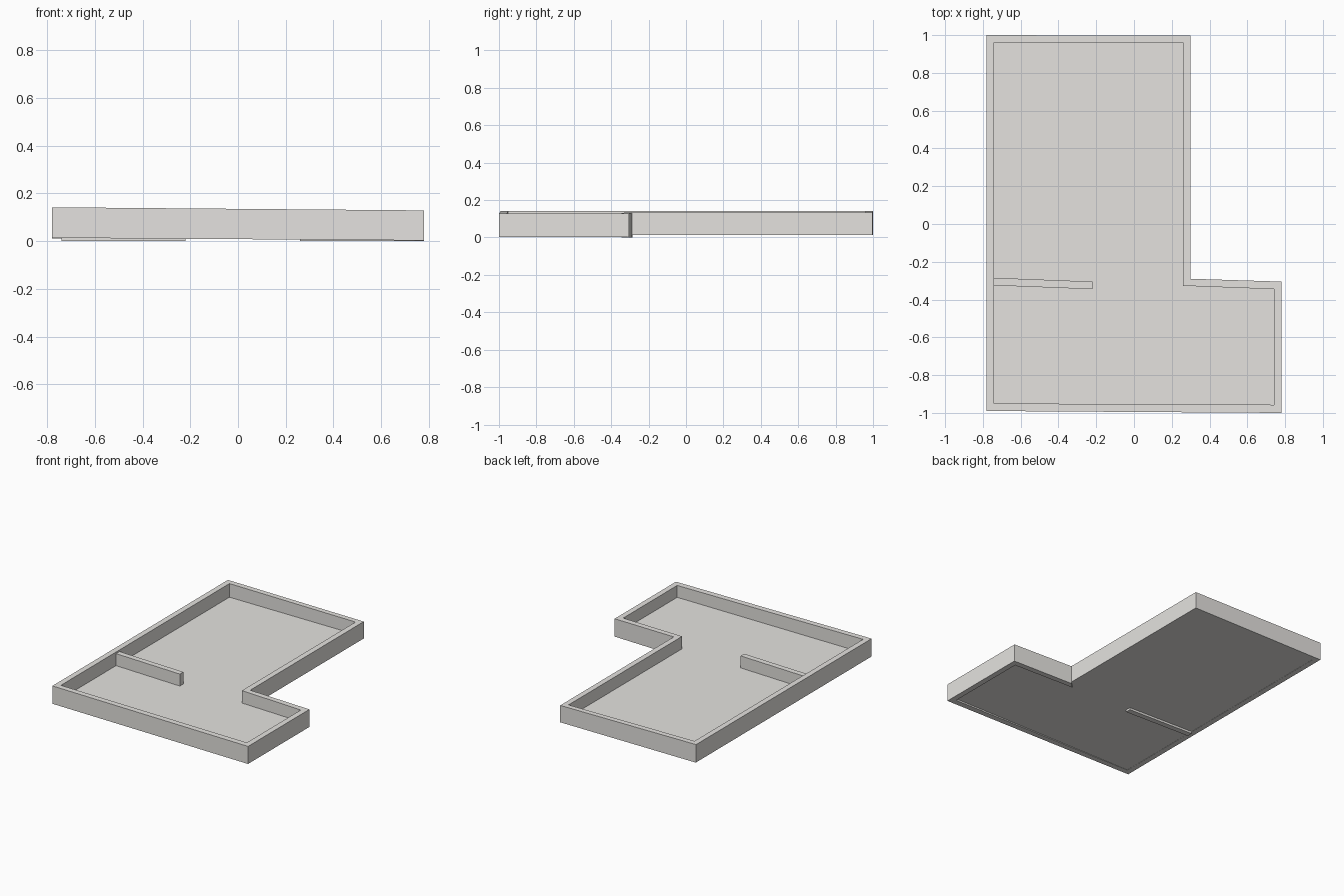
import bpy, bmesh

if "Cube" in bpy.data.objects:
    bpy.data.objects.remove(bpy.data.objects["Cube"])

# One warm grey for the whole shell
grey = bpy.data.materials.new("warm grey")
grey.diffuse_color = (0.78, 0.765, 0.74, 1.0)
grey.use_nodes = True
grey.node_tree.nodes["Principled BSDF"].inputs["Base Color"].default_value = grey.diffuse_color


def slope(x, left, right):
    """Height at x on a gentle slope running from the left side to the right side."""
    return left + (right - left) * (x + 0.78) / 1.56


def prism(name, plan, low, high):
    """Extrude a plan outline between two heights, each given as a function of x."""
    bm = bmesh.new()
    bottom = [bm.verts.new((x, y, low(x))) for x, y in plan]
    top = [bm.verts.new((x, y, high(x))) for x, y in plan]
    bm.faces.new(bottom[::-1])
    bm.faces.new(top)
    n = len(plan)
    for i in range(n):
        j = (i + 1) % n
        bm.faces.new((bottom[i], bottom[j], top[j], top[i]))
    bmesh.ops.recalc_face_normals(bm, faces=bm.faces[:])
    mesh = bpy.data.meshes.new(name)
    bm.to_mesh(mesh)
    bm.free()
    mesh.materials.append(grey)
    obj = bpy.data.objects.new(name, mesh)
    bpy.context.collection.objects.link(obj)
    return obj


def wall_low(x):
    return slope(x, 0.014, 0.003)


def wall_high(x):
    return slope(x, 0.142, 0.129)


# Outer walls, mitred between matching points of the outer and inner outlines
outer = [(-0.78, -0.99), (0.78, -1.0), (0.78, -0.305),
         (0.30, -0.29), (0.30, 0.997), (-0.78, 1.0)]
inner = [(-0.74, -0.95), (0.74, -0.957), (0.74, -0.345),
         (0.26, -0.327), (0.26, 0.96), (-0.74, 0.96)]
names = ["front_wall", "right_front_wall", "step_wall",
         "right_rear_wall", "rear_wall", "left_wall"]
for i, name in enumerate(names):
    j = (i + 1) % 6
    low = wall_low
    if name == "step_wall":
        low = lambda x: 0.001
    if name in ("right_rear_wall", "rear_wall"):
        low = lambda x: 0.012
    prism(name, [outer[i], outer[j], inner[j], inner[i]], low, wall_high)

# Inner partition, reaching slightly below the floor
prism("partition_wall",
      [(-0.74, -0.325), (-0.22, -0.345), (-0.22, -0.305), (-0.74, -0.285)],
      lambda x: 0.0, lambda x: 0.130)

# Floor slab, level across both rooms
prism("floor", inner, lambda x: 0.015, lambda x: 0.044)
